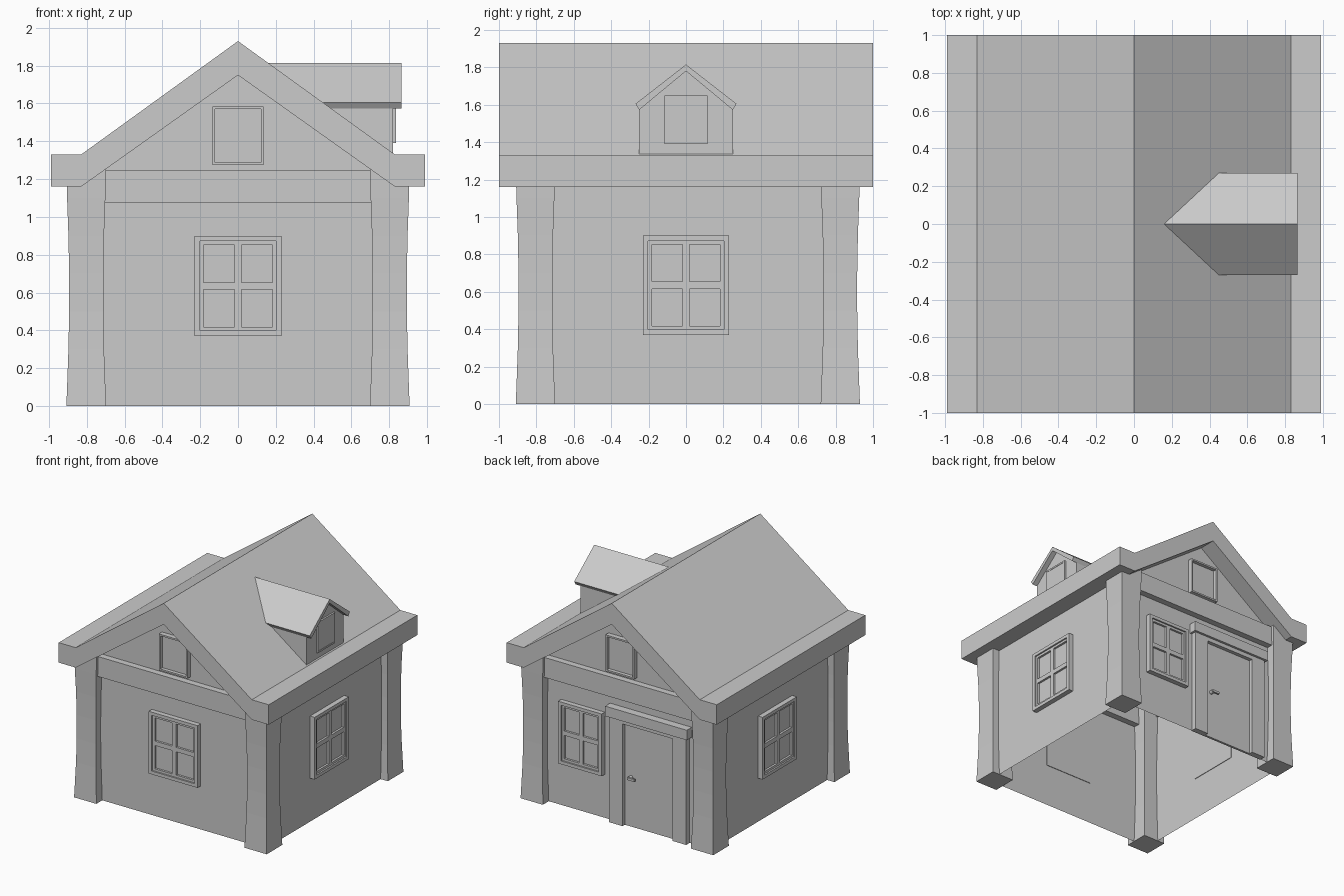
import bpy, bmesh
from mathutils import Matrix, Vector
from math import pi

if "Cube" in bpy.data.objects:
    bpy.data.objects.remove(bpy.data.objects["Cube"])


def finish(name, bm, matrix=None):
    bmesh.ops.recalc_face_normals(bm, faces=bm.faces)
    mesh = bpy.data.meshes.new(name)
    bm.to_mesh(mesh)
    bm.free()
    ob = bpy.data.objects.new(name, mesh)
    bpy.context.collection.objects.link(ob)
    if matrix:
        ob.matrix_world = matrix
    return ob


def add_box(bm, x0, x1, y0, y1, z0, z1):
    m = Matrix.Translation(((x0 + x1) / 2, (y0 + y1) / 2, (z0 + z1) / 2))
    s = Matrix.Diagonal((x1 - x0, y1 - y0, z1 - z0, 1))
    bmesh.ops.create_cube(bm, size=1, matrix=m @ s)


def boxes(name, dims, matrix=None):
    bm = bmesh.new()
    for d in dims:
        add_box(bm, *d)
    return finish(name, bm, matrix)


def loft(name, rings, caps=True):
    bm = bmesh.new()
    vs = [[bm.verts.new(p) for p in r] for r in rings]
    n = len(rings[0])
    for a, b in zip(vs, vs[1:]):
        for i in range(n):
            bm.faces.new((a[i], a[(i + 1) % n], b[(i + 1) % n], b[i]))
    if caps:
        bm.faces.new(vs[0])
        bm.faces.new(vs[-1])
    return finish(name, bm)


def ring(w, h, t, y0, y1):
    """Four boxes around a w x h opening edge, t thick, centred on the origin."""
    return [(-w, -w + t, y0, y1, -h, h), (w - t, w, y0, y1, -h, h),
            (-w + t, w - t, y0, y1, -h, -h + t), (-w + t, w - t, y0, y1, h - t, h)]


def window(name, loc, w, h, turn=0, cross=True, depth=0.043):
    """w, h are half sizes; local -y is outward, y = 0 lies on the wall."""
    if cross:
        d = ring(w, h, 0.028, -depth, 0.005)
        w2, h2 = w - 0.028, h - 0.028
        d += ring(w2, h2, 0.02, -0.03, 0.005)
        w2, h2 = w2 - 0.02, h2 - 0.02
        d += [(-0.019, 0.019, -0.03, 0.005, -h2, h2),
              (-w2, -0.019, -0.03, 0.005, -0.019, 0.019),
              (0.019, w2, -0.03, 0.005, -0.019, 0.019)]
    else:
        d = ring(w, h, 0.014, -depth, 0.005)
        w2, h2 = w - 0.014, h - 0.014
    d.append((-w2, w2, -0.012, 0.005, -h2, h2))
    boxes(name, d, Matrix.Translation(loc) @ Matrix.Rotation(turn, 4, 'Z'))


# Main roof: one gabled profile with flat eaves
half = [(0.83, 1.33), (0.99, 1.33), (0.99, 1.16), (0.83, 1.16)]
prof = [(0, 1.93)] + half + [(0, 1.75)] + [(-x, z) for x, z in reversed(half)]
loft("main_roof", [[(x, y, z) for x, z in prof] for y in (-1, 1)])

# Walls: open-bottomed thin shell with gable ends
FRONT, BACK, SIDE = -0.83, 0.85, 0.84
bm = bmesh.new()
gable = [(-SIDE, 0), (SIDE, 0), (SIDE, 1.17), (0, 1.77), (-SIDE, 1.17)]
f, b = [[bm.verts.new((x, y, z)) for x, z in gable] for y in (FRONT, BACK)]
bm.faces.new(f)
bm.faces.new(b)
bm.faces.new((f[1], b[1], b[2], f[2]))
bm.faces.new((f[0], b[0], b[4], f[4]))
finish("walls", bm)

# Corner posts with a slight waist
for sx, side in ((-1, "left"), (1, "right")):
    for cy, end in ((-0.805, "front"), (0.825, "back")):
        rings = []
        for z in (0, 0.09, 0.3, 0.5, 0.7, 0.9, 1.1, 1.25):
            h = 0.09 + 0.015 * min(1, ((z - 0.6) / 0.58) ** 2)
            rings.append([(sx * 0.803 + i * h, cy + j * h, z)
                          for i, j in ((-1, -1), (1, -1), (1, 1), (-1, 1))])
        loft(f"{end}_{side}_post", rings)

# Tie beams under the gables
boxes("front_beam", [(-0.72, 0.72, -0.885, -0.775, 1.075, 1.245)])
boxes("back_beam", [(-0.72, 0.72, 0.795, 0.905, 1.075, 1.245)])

# Windows
window("front_window", (0, FRONT, 0.635), 0.23, 0.265)
window("right_window", (SIDE, 0, 0.635), 0.23, 0.265, pi / 2)
window("left_window", (-SIDE, 0, 0.635), 0.23, 0.265, -pi / 2)
window("back_window", (0.375, BACK, 0.635), 0.205, 0.265, pi)
window("front_attic_window", (0, FRONT, 1.43), 0.135, 0.155, 0, False)
window("back_attic_window", (0, BACK, 1.43), 0.135, 0.155, pi, False)

# Door with jambs, lintel and header
boxes("door", [(-0.50, -0.03, BACK - 0.005, 0.865, 0, 0.87)])
boxes("door_frame", [(-0.63, -0.50, BACK - 0.005, 0.897, 0, 0.91),
                     (-0.03, 0.10, BACK - 0.005, 0.897, 0, 0.91),
                     (-0.50, -0.03, BACK - 0.005, 0.897, 0.87, 0.91)])
boxes("door_header", [(-0.65, 0.12, BACK - 0.005, 0.917, 0.905, 0.99)])

# Door handle: round stem and lever
bm = bmesh.new()
bmesh.ops.create_cone(bm, cap_ends=True, segments=12, radius1=0.016, radius2=0.016, depth=0.035,
                      matrix=Matrix.Translation((-0.09, 0.88, 0.42)) @ Matrix.Rotation(pi / 2, 4, 'X'))
add_box(bm, -0.145, -0.078, 0.89, 0.905, 0.41, 0.43)
finish("door_handle", bm)


# Dormer: profiles in y-z whose back ends are cut to the main roof slope
def dormer_part(name, pts, x_front):
    back = [((1.93 - z) / 0.723 - 0.02, y, z) for y, z in pts]
    loft(name, [[(x_front, y, z) for y, z in pts], back])


dormer_part("dormer_walls", [(-0.25, 1.335), (0.25, 1.335), (0.25, 1.585),
                             (0, 1.79), (-0.25, 1.585)], 0.82)
dormer_part("dormer_roof", [(0, 1.815), (0.27, 1.605), (0.25, 1.573), (0, 1.78),
                            (-0.25, 1.573), (-0.27, 1.605)], 0.865)
window("dormer_window", (0.82, 0, 1.52), 0.115, 0.13, pi / 2, False, 0.015)
